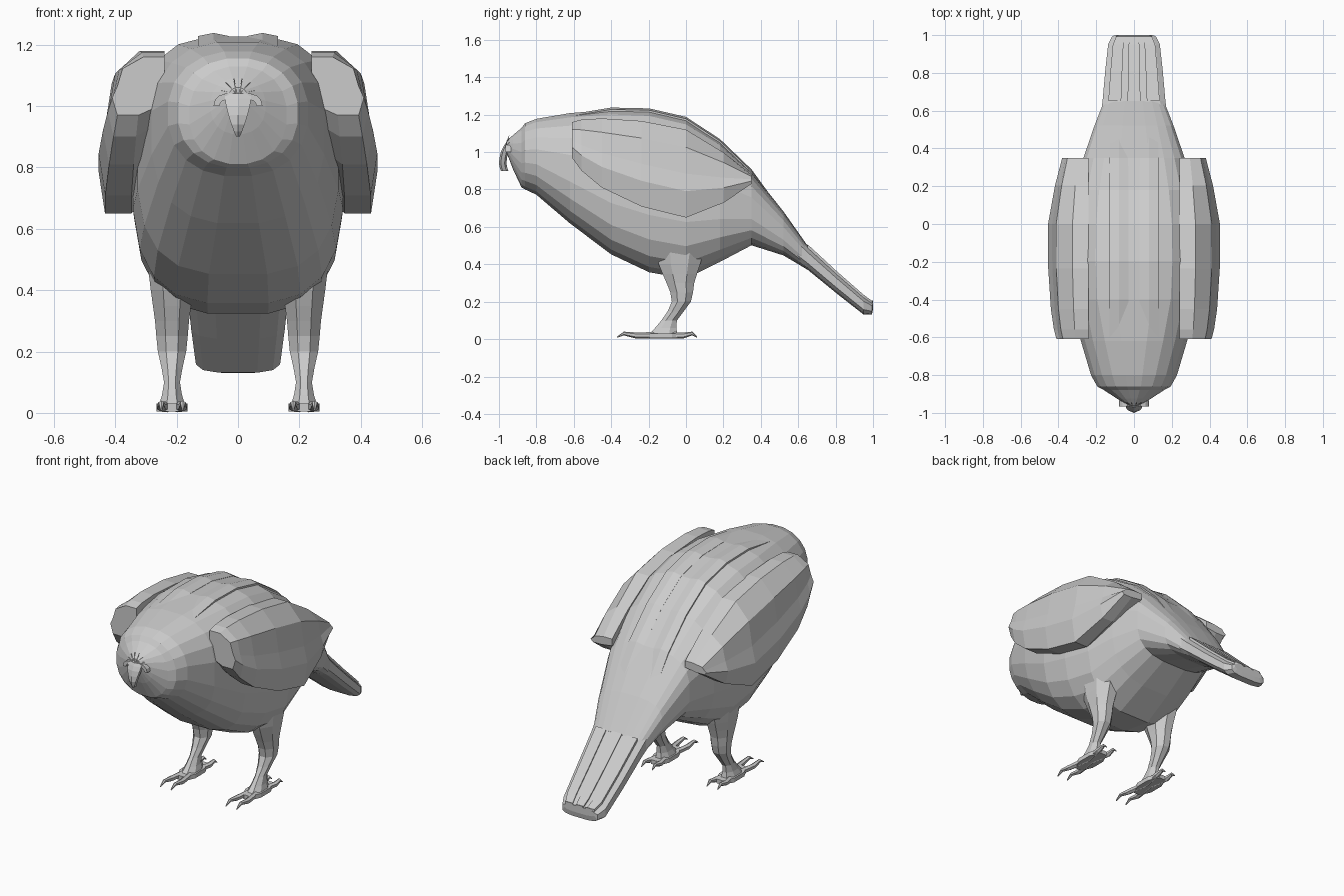
import bpy, bmesh
from math import cos, sin, pi, copysign
from mathutils import Vector

cube = bpy.data.objects.get("Cube")
if cube:
    bpy.data.objects.remove(cube, do_unlink=True)

grey_colour = (.6, .6, .6, 1)
grey = bpy.data.materials.new("plain grey")
grey.use_nodes = True
grey.diffuse_color = grey_colour
grey.node_tree.nodes["Principled BSDF"].inputs["Base Color"].default_value = grey_colour


def loft(name, rings, mirror=False):
    """Skin a row of equal rings, cap both ends, optionally mirror across the middle."""
    bm = bmesh.new()
    rows = [[bm.verts.new(point) for point in ring] for ring in rings]
    for near, far in zip(rows, rows[1:]):
        for i in range(len(near)):
            bm.faces.new((near[i - 1], near[i], far[i], far[i - 1]))
    bm.faces.new(rows[0])
    bm.faces.new(rows[-1])
    bmesh.ops.recalc_face_normals(bm, faces=bm.faces)
    mesh = bpy.data.meshes.new(name)
    bm.to_mesh(mesh)
    bm.free()
    mesh.materials.append(grey)
    part = bpy.data.objects.new(name, mesh)
    bpy.context.collection.objects.link(part)
    if mirror:
        part.modifiers.new("both sides", "MIRROR").use_mirror_merge = False


def blend(keys, steps=2):
    """Pass a smooth curve through a few key stations and sample it evenly."""
    keys = [Vector(key) for key in keys]
    padded = [keys[0]] + keys + [keys[-1]]
    stations = []
    for before, start, end, after in zip(padded, padded[1:], padded[2:], padded[3:]):
        leave, arrive = (end - before) / 2, (after - start) / 2
        for step in range(steps):
            t = step / steps
            ease = t * t * (3 - 2 * t)
            stations.append(start.lerp(end, ease) + leave * t * (1 - t) ** 2
                            - arrive * t * t * (1 - t))
    return stations + [keys[-1]]


def circle(count):
    angles = [2 * pi * (i + .5) / count for i in range(count)]
    return [(cos(angle), sin(angle)) for angle in angles]


def upright(y, top, bottom, half_width, squareness, count):
    """Cross-section of the body or tail, standing across the spine."""
    middle, half_height = (top + bottom) / 2, (top - bottom) / 2
    return [(half_width * copysign(abs(c) ** squareness, c), y,
             middle + half_height * copysign(abs(s) ** squareness, s))
            for c, s in circle(count)]


def level(x, y, z, width, depth, count):
    """Horizontal oval section."""
    return [(x + width * c, y + depth * s, z) for c, s in circle(count)]


# body from the face to the rump: y, top, bottom, half width
body = blend([(-.96, 1.06, 1, .03), (-.88, 1.13, .81, .16), (-.8, 1.18, .77, .23),
              (-.4, 1.23, .45, .33), (0, 1.18, .32, .34), (.35, .9, .5, .27),
              (.65, .5, .37, .16)])
loft("body", [upright(*station, max(.67, min(.9, .4 - station[0] * .6)), 20)
              for station in body])

# low feather ridges along the back, sinking in at both ends
ridges = []
spine = body[5:-1]
for y, top, bottom, half_width in spine:
    peak = top + (-.01 if y in (spine[0][0], spine[-1][0]) else .008)
    sunk, edge = top - .05, peak - .01
    ridges.append([(.03, y, sunk), (.03, y, edge), (.08, y, peak),
                   (.13, y, edge), (.13, y, sunk)])
loft("back_ridge", ridges, mirror=True)

# square sloping tail, with long feathers lying on top
tail = blend([(.45, .72, .5, .2), (.65, .5, .37, .17), (.95, .23, .13, .14),
              (1, .2, .16, .1)])
loft("tail", [upright(*station, .6, 12) for station in tail])


def tail_feather(name, inside, outside, mirror):
    rings = []
    for y, top, bottom, half_width in tail[2:]:
        left, right = inside * half_width, outside * half_width
        high, low = top + .007, top - .02
        rings.append([(left, y, low), (left, y, high), (right, y, high), (right, y, low)])
    loft(name, rings, mirror)


tail_feather("middle_tail_feather", -.2, .2, False)
tail_feather("outer_tail_feather", .4, .8, True)

# folded wings: y, top, bottom, outer edge
wing = blend([(-.61, 1.16, .97, .41), (-.45, 1.18, .81, .44), (0, 1.12, .65, .455),
              (.35, .88, .83, .38)])
wing_outline = [(0, 0), (.4, 0), (.8, .2), (.9, .5), (1, .7), (.9, 1), (.5, 1), (0, .8)]
wing_root = .24
loft("wing", [[(wing_root + (edge - wing_root) * out, y, top + (bottom - top) * down)
               for out, down in wing_outline]
              for y, top, bottom, edge in wing], mirror=True)

# hooked beak: y, z, half width
beak = blend([(-.95, 1.04, .05), (-.97, 1, .045), (-.98, .94, .025), (-.97, .9, .007)])
loft("beak", [level(0, y, z, width, .02, 6) for y, z, width in beak])

# curved lobes over the beak
lobe = []
for i in range(7):
    angle = pi * i / 6
    outward = Vector((cos(angle), 0, sin(angle)))
    centre = Vector((.04, -.95, 1)) + outward * .03
    forward = Vector((0, -.015, 0))
    outward *= .01
    lobe.append([centre - outward - forward, centre + outward - forward,
                 centre + outward + forward, centre - outward + forward])
loft("beak_lobe", lobe, mirror=True)

# fine bristles lying back against the face
for angle in (.2, .8, 1.4):
    root = Vector((.005, -.965, 1.04))
    tip = root + Vector((cos(angle), .4, sin(angle))) * .05
    loft("bristle", [level(*end, .002, .002, 3) for end in (root, tip)], mirror=True)

# legs: y, z, half width, half depth
leg_x = .215
leg = blend([(-.03, .52, .09, .15), (-.035, .4, .075, .12), (-.03, .3, .06, .08),
             (-.025, .2, .05, .055), (-.09, .1, .028, .045), (-.12, .03, .045, .08)])
loft("leg", [level(leg_x, y, z, width, depth, 8) for y, z, width, depth in leg],
     mirror=True)

# flat sole
heel = -.12
loft("foot_pad", [level(leg_x, heel, z, .055, .12, 8) for z in (.005, .03)], mirror=True)

# toes with hooked claws: share of length, height, radius
toe = [(0, .02, .018), (.6, .02, .016), (.85, .03, .01), (1, .01, .003)]
for direction, reach in (("front", -.25), ("back", .18)):
    for place, spread in (("inner", -.035), ("outer", .035)):
        rings = []
        for share, height, radius in toe:
            x = leg_x + spread * (.4 + .6 * min(1, share * 2))
            y = heel + reach * share
            rings.append([(x + radius * c, y, height + radius * s) for c, s in circle(6)])
        loft(f"{place}_{direction}_toe", rings, mirror=True)
